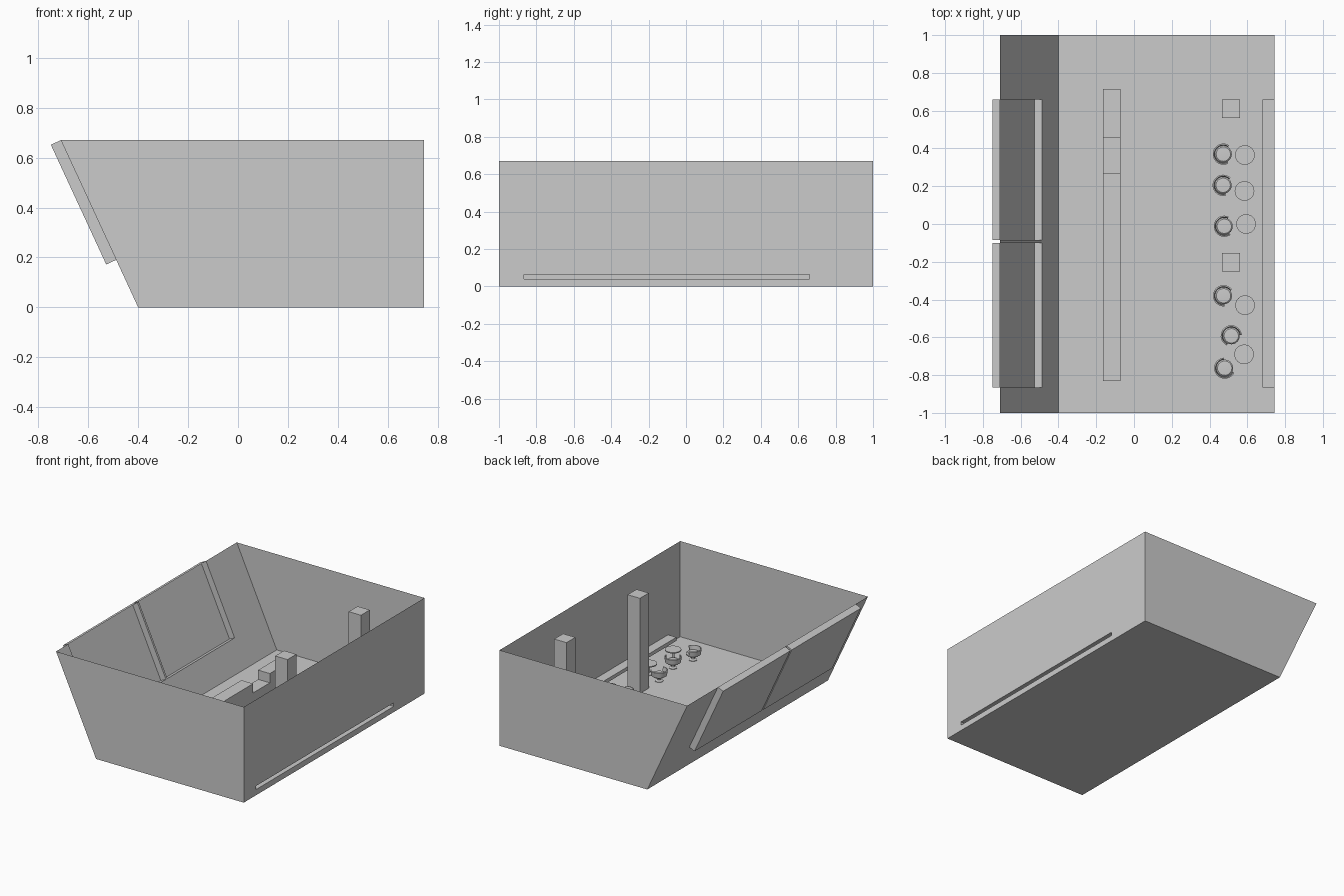
import bpy, bmesh, math
from mathutils import Vector

if "Cube" in bpy.data.objects:
    bpy.data.objects.remove(bpy.data.objects["Cube"])

H = 0.67


def finish(name, bm, smooth=False):
    bmesh.ops.remove_doubles(bm, verts=bm.verts, dist=1e-5)
    bmesh.ops.recalc_face_normals(bm, faces=bm.faces)
    me = bpy.data.meshes.new(name)
    bm.to_mesh(me)
    bm.free()
    ob = bpy.data.objects.new(name, me)
    bpy.context.collection.objects.link(ob)
    if smooth:
        bpy.ops.object.select_all(action='DESELECT')
        ob.select_set(True)
        bpy.context.view_layer.objects.active = ob
        bpy.ops.object.shade_smooth_by_angle(angle=math.radians(35))
    return ob


def quad(bm, pts):
    bm.faces.new([bm.verts.new(p) for p in pts])


def wall_with_niches(name, place, vmax, niches):
    """Thin wall on y -1..1; each niche (u0, u1, v0, v1) is pushed to depth 1."""
    bm = bmesh.new()
    us = sorted({-1, 1} | {u for n in niches for u in n[:2]})
    vs = sorted({0, vmax} | {v for n in niches for v in n[2:]})
    for a, b in zip(us, us[1:]):
        for c, d in zip(vs, vs[1:]):
            k = 1 if (a, b, c, d) in niches else 0
            ring = [(a, c), (b, c), (b, d), (a, d)]
            quad(bm, [place(u, v, k) for u, v in ring])
            if k:
                for p, q in zip(ring, ring[1:] + ring[:1]):
                    quad(bm, [place(*p, 0), place(*q, 0), place(*q, 1), place(*p, 1)])
    return finish(name, bm)


def box(name, x, y, z):
    bm = bmesh.new()
    bmesh.ops.create_cube(bm, size=1)
    for v in bm.verts:
        v.co = Vector([(r[0] + r[1]) / 2 + c * (r[1] - r[0]) for r, c in zip((x, y, z), v.co)])
    return finish(name, bm)


def lathe(bm, profile, n=24, start=0.0, sweep=math.tau, closed=False):
    """Revolve an (r, z) profile about z."""
    pts = [Vector((r, 0, z)) for r, z in profile]
    vs = [bm.verts.new(p) for p in pts]
    m = len(vs)
    pairs = [(i, (i + 1) % m) for i in range(m if closed else m - 1)]
    edges = [bm.edges.new((vs[i], vs[j])) for i, j in pairs]
    geom = vs + edges
    if closed:
        geom.append(bm.faces.new(vs))
    c, s = math.cos(start), math.sin(start)
    for v in vs:
        v.co = Vector((v.co.x * c, v.co.x * s, v.co.z))
    full = sweep > 6.28
    if closed:
        dup = bmesh.ops.duplicate(bm, geom=geom)["geom"]
        keep = [g for g in dup if not isinstance(g, bmesh.types.BMFace)]
        bmesh.ops.delete(bm, geom=[g for g in dup if isinstance(g, bmesh.types.BMFace)],
                         context='FACES_ONLY')
        end = bmesh.ops.spin(bm, geom=keep, cent=(0, 0, 0), axis=(0, 0, 1),
                             angle=sweep, steps=n)["geom_last"]
        bm.faces.new([g for g in end if isinstance(g, bmesh.types.BMVert)])
    else:
        bmesh.ops.spin(bm, geom=geom, cent=(0, 0, 0), axis=(0, 0, 1),
                       angle=sweep, steps=n, use_merge=full)


# Room shell: floor and trapezoid end walls
bm = bmesh.new()
quad(bm, [(-0.40, -1, 0), (0.745, -1, 0), (0.745, 1, 0), (-0.40, 1, 0)])
finish("floor", bm)
for name, y in (("front_wall", -1), ("back_wall", 1)):
    bm = bmesh.new()
    quad(bm, [(-0.40, y, 0), (0.745, y, 0), (0.745, y, H), (-0.71, y, H)])
    finish(name, bm)

# Right wall with a long low slot pushed inwards
wall_with_niches("right_wall", lambda u, v, k: (0.745 - 0.065 * k, u, v), H,
                 [(-0.865, 0.66, 0.04, 0.065)])

# Sloping wall with two window bays pushed outwards
wall_with_niches("window_wall",
                 lambda u, v, k: (-0.40 - 0.31 * v - 0.04 * k, u, H * v - 0.0185 * k), 1,
                 [(-0.865, -0.10, 0.284, 1), (-0.085, 0.66, 0.284, 1)])

# Pillars
for i, y in enumerate((0.61, -0.203)):
    box(f"pillar_{i}", (0.465, 0.56), (y - 0.049, y + 0.049), (0, 0.667))

# Counter with a lowered section, extruded from its side profile
bm = bmesh.new()
prof = [(-0.83, 0), (0.715, 0), (0.715, 0.13), (0.455, 0.13),
        (0.455, 0.065), (0.27, 0.065), (0.27, 0.13), (-0.83, 0.13)]
face = bm.faces.new([bm.verts.new((-0.163, y, z)) for y, z in prof])
ext = bmesh.ops.extrude_face_region(bm, geom=[face], use_keep_orig=True)["geom"]
bmesh.ops.translate(bm, vec=(0.091, 0, 0), verts=[g for g in ext if isinstance(g, bmesh.types.BMVert)])
finish("counter", bm)

# Round tables
tables = [(0.587, 0.365), (0.585, 0.175), (0.593, 0.0), (0.588, -0.43), (0.583, -0.69)]
for i, (x, y) in enumerate(tables):
    bm = bmesh.new()
    lathe(bm, [(0, 0), (0.03, 0), (0.03, 0.005), (0.008, 0.009), (0.008, 0.066),
               (0.052, 0.068), (0.052, 0.075), (0, 0.075)])
    finish(f"table_{i}", bm, True).location = (x, y, 0)

# Swivel chairs with wrap-around backs, turned to the nearest table
chairs = [(0.473, 0.37), (0.472, 0.205), (0.478, -0.012),
          (0.474, -0.38), (0.515, -0.592), (0.48, -0.763)]
for i, (x, y) in enumerate(chairs):
    tx, ty = min(tables, key=lambda t: math.dist(t, (x, y)))
    turn = math.atan2(ty - y, tx - x)
    bm = bmesh.new()
    lathe(bm, [(0, 0), (0.026, 0), (0.026, 0.004), (0.01, 0.009), (0.01, 0.024),
               (0.034, 0.03), (0.044, 0.038), (0.045, 0.048), (0.038, 0.054), (0, 0.056)])
    seat = finish(f"chair_seat_{i}", bm, True)
    bm = bmesh.new()
    lathe(bm, [(0.044, 0.042), (0.050, 0.042), (0.056, 0.078), (0.049, 0.08)], 20,
          math.radians(60), math.radians(240), True)
    back = finish(f"chair_back_{i}", bm, True)
    for ob in (seat, back):
        ob.location = (x, y, 0)
        ob.rotation_euler.z = turn
